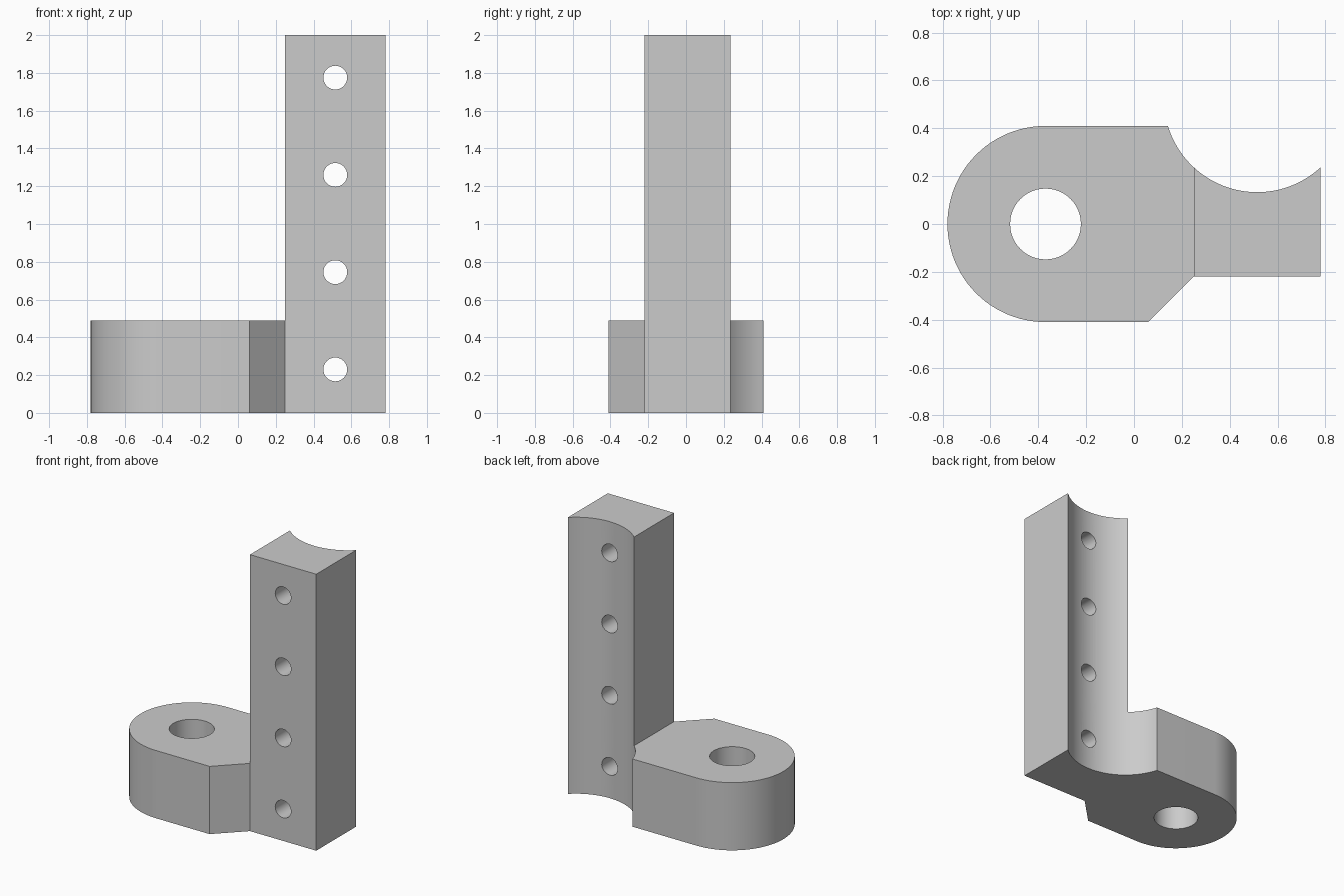
import bpy, bmesh
from math import sin, cos, asin, acos, pi, radians
from mathutils import Matrix, Vector

cube = bpy.data.objects.get("Cube")
if cube:
    bpy.data.objects.remove(cube)

BASE_H, POST_H = 0.49, 2.0
HALF_W, BOSS_X = 0.41, -0.37
SCOOP_X, SCOOP_Y, SCOOP_R = 0.515, 0.523, 0.39
JOIN_X, END_X, FRONT_Y = 0.25, 0.78, -0.22

grey = bpy.data.materials.new("plain grey")
grey.use_nodes = True
colour = (0.6, 0.6, 0.6, 1)
grey.diffuse_color = colour
grey.node_tree.nodes["Principled BSDF"].inputs["Base Color"].default_value = colour


def arc(cx, cy, r, start, end, steps):
    angles = [start + (end - start) * i / steps for i in range(steps + 1)]
    return [(cx + r * cos(a), cy + r * sin(a)) for a in angles]


def make_object(name, bm):
    mesh = bpy.data.meshes.new(name)
    bm.to_mesh(mesh)
    bm.free()
    mesh.materials.append(grey)
    obj = bpy.data.objects.new(name, mesh)
    bpy.context.collection.objects.link(obj)
    return obj


def raise_faces(bm, faces, height, keep):
    out = bmesh.ops.extrude_face_region(bm, geom=faces, use_keep_orig=keep)["geom"]
    verts = [g for g in out if isinstance(g, bmesh.types.BMVert)]
    bmesh.ops.translate(bm, verts=verts, vec=(0, 0, height))
    return [g for g in out if isinstance(g, bmesh.types.BMFace)]


# Footprint: rounded base and scooped post share one edge
half_angle = acos((END_X - SCOOP_X) / SCOOP_R)
back_angle = pi + asin((SCOOP_Y - HALF_W) / SCOOP_R)
base_outline = arc(BOSS_X, 0, HALF_W, pi / 2, 3 * pi / 2, 48)
base_outline += [(0.06, -HALF_W)]
base_scoop = arc(SCOOP_X, SCOOP_Y, SCOOP_R, pi + half_angle, back_angle, 10)
post_scoop = arc(SCOOP_X, SCOOP_Y, SCOOP_R, -half_angle, half_angle - pi, 28)

bm = bmesh.new()
add = lambda points: [bm.verts.new((x, y, 0)) for x, y in points]
corner, = add([(JOIN_X, FRONT_Y)])
scoop = add(post_scoop)
bm.faces.new(add(base_outline) + [corner, scoop[-1]] + add(base_scoop[1:]))
bm.faces.new([corner] + add([(END_X, FRONT_Y)]) + scoop)

# Raise the whole footprint, then the post alone
tops = raise_faces(bm, bm.faces[:], BASE_H, True)
post_top = max(tops, key=lambda f: f.calc_center_median().x)
raise_faces(bm, [post_top], POST_H - BASE_H, False)
bmesh.ops.recalc_face_normals(bm, faces=bm.faces[:])
bracket = make_object("bracket", bm)

# Cutters: one upright bore and four cross holes in the post
bm = bmesh.new()


def add_drill(radius, depth, place, segments):
    bmesh.ops.create_cone(bm, cap_ends=True, segments=segments, radius1=radius,
                          radius2=radius, depth=depth, matrix=place)


add_drill(0.148, 2, Matrix.Translation((BOSS_X, 0, BASE_H / 2)), 48)
for i in range(4):
    centre = Matrix.Translation(Vector((SCOOP_X, 0, 0.23 + 0.515 * i)))
    add_drill(0.063, 2, centre @ Matrix.Rotation(pi / 2, 4, "X"), 32)
drills = make_object("hole_cutters", bm)
drills.hide_render = True

cut = bracket.modifiers.new("holes", "BOOLEAN")
cut.operation, cut.solver, cut.object = "DIFFERENCE", "EXACT", drills
bpy.ops.object.select_all(action="DESELECT")
bpy.context.view_layer.objects.active = bracket
bracket.select_set(True)
bpy.ops.object.modifier_apply(modifier=cut.name)
bpy.data.objects.remove(drills)
bpy.ops.object.shade_smooth_by_angle(angle=radians(30))
